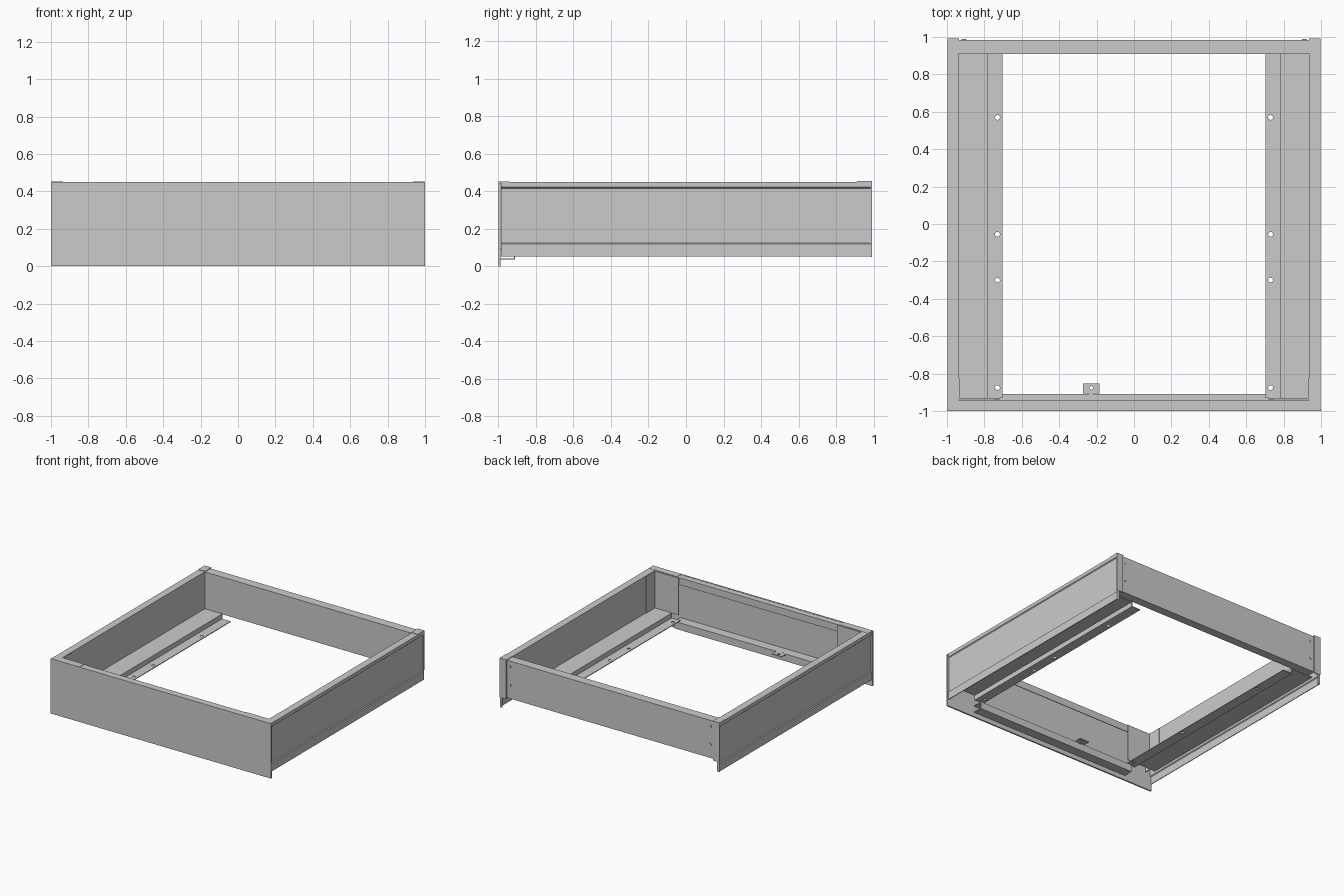
import bpy, bmesh
from mathutils import Vector

if "Cube" in bpy.data.objects:
    bpy.data.objects.remove(bpy.data.objects["Cube"])

T = 0.006  # sheet thickness


def finish(name, bm):
    bmesh.ops.recalc_face_normals(bm, faces=bm.faces)
    me = bpy.data.meshes.new(name)
    bm.to_mesh(me)
    bm.free()
    ob = bpy.data.objects.new(name, me)
    bpy.context.collection.objects.link(ob)
    return ob


def mirror(ob):
    ob.modifiers.new("mirror", 'MIRROR')
    return ob


def sheet(name, pts, axis, a, b):
    """Bent sheet: open profile swept along x or y from a to b, then thickened."""
    bm = bmesh.new()
    rows = []
    for t in (a, b):
        rows.append([bm.verts.new((t, p, q) if axis == 'x' else (p, t, q)) for p, q in pts])
    for i in range(len(pts) - 1):
        bm.faces.new((rows[0][i], rows[0][i + 1], rows[1][i + 1], rows[1][i]))
    ob = finish(name, bm)
    m = ob.modifiers.new("thickness", 'SOLIDIFY')
    m.thickness, m.offset, m.use_even_offset = T, 0, True
    return ob


def box(name, lo, hi):
    bm = bmesh.new()
    bmesh.ops.create_cube(bm, size=1)
    lo, hi = Vector(lo), Vector(hi)
    for v in bm.verts:
        v.co = Vector([(lo[i] + hi[i]) / 2 + v.co[i] * (hi[i] - lo[i]) for i in range(3)])
    return finish(name, bm)


def drill(ob, centres, r, axis='z'):
    """Cut round holes with a hidden cutter."""
    bm = bmesh.new()
    for c in centres:
        res = bmesh.ops.create_cone(bm, cap_ends=True, segments=16, radius1=r, radius2=r, depth=0.03)
        for v in res['verts']:
            if axis == 'y':
                v.co = Vector((v.co.x, -v.co.z, v.co.y))
            v.co += Vector(c)
    cut = finish(ob.name + "_cutter", bm)
    cut.hide_render = True
    cut.hide_set(True)
    m = ob.modifiers.new("holes", 'BOOLEAN')
    m.operation, m.object, m.solver = 'DIFFERENCE', cut, 'EXACT'


# Side walls: inner skin, top flange, stepped outer skin
mirror(sheet("side_wall", [(0.941, 0.14), (0.941, 0.447), (0.994, 0.447), (0.994, 0.423),
                           (0.987, 0.417), (0.987, 0.123), (0.994, 0.117), (0.994, 0.053)],
             'y', -0.985, 0.985))
# Rear ends of the side walls
mirror(box("side_end_cap", (0.938, 0.984, 0.13), (0.997, 0.992, 0.45)))
mirror(box("side_end_foot", (0.975, 0.984, 0.05), (0.997, 0.99, 0.13)))
mirror(box("rear_corner_plate", (0.936, 0.91, 0.449), (0.997, 0.992, 0.454)))

# Stepped runners with mounting holes
runner = sheet("runner", [(0.985, 0.143), (0.783, 0.143), (0.783, 0.103), (0.703, 0.103)],
               'y', -0.93, 0.91)
drill(runner, [(0.73, y, 0.103) for y in (0.57, -0.055, -0.30, -0.875)], 0.013)
mirror(runner)

# Front panel with top flange and down-turned lip
box("front_panel", (-1, -1, 0), (1, -0.988, 0.45))
sheet("front_top_flange", [(-0.99, 0.445), (-0.943, 0.445), (-0.943, 0.39)], 'x', -0.94, 0.94)
mirror(box("front_corner_flange", (0.74, -0.998, 0.444), (0.997, -0.94, 0.451)))

# Corner gussets behind the front panel
mirror(sheet("gusset_front", [(-0.934, 0.145), (-0.934, 0.447)], 'x', 0.72, 0.937))
mirror(sheet("gusset_side", [(0.936, 0.145), (0.936, 0.447)], 'y', -0.934, -0.82))

# Lower front channel
sheet("front_lower_channel", [(-0.988, 0.04), (-0.913, 0.04), (-0.913, 0.093), (-0.988, 0.093)],
      'x', -0.74, 0.74)

# Latch tab on the channel
tab = box("latch_tab", (-0.273, -0.905, 0.093), (-0.185, -0.853, 0.1))
drill(tab, [(-0.229, -0.876, 0.097)], 0.01)
box("latch_tab_neck", (-0.24, -0.92, 0.092), (-0.218, -0.9, 0.1))

# Rear panel, a closed box section
sheet("rear_panel", [(0.913, 0.143), (0.913, 0.445), (0.981, 0.445), (0.981, 0.143), (0.916, 0.143)],
      'x', -0.94, 0.94)
rear_heads = bmesh.new()
for z in (0.40, 0.25):
    res = bmesh.ops.create_cone(rear_heads, cap_ends=True, segments=16, radius1=0.011,
                                radius2=0.011, depth=0.006)
    for v in res['verts']:
        v.co = Vector((v.co.x + 0.91, 0.985 + v.co.z, v.co.y + z))
mirror(finish("rear_fasteners", rear_heads))
